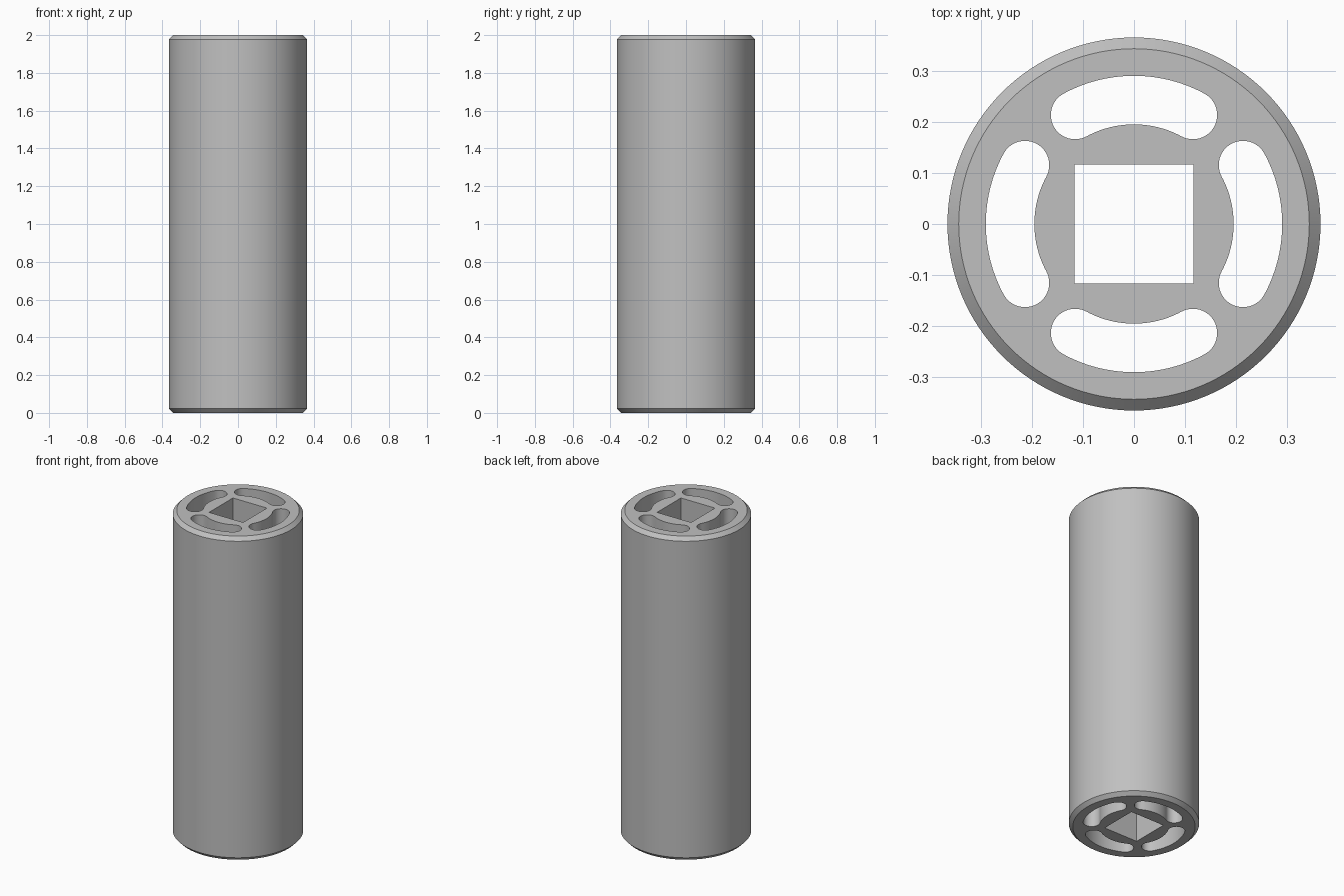
import bpy
import bmesh
from math import sin, cos, pi, radians

cube = bpy.data.objects.get("Cube")
if cube:
    bpy.data.objects.remove(cube, do_unlink=True)

HEIGHT, RADIUS, CHAMFER = 2.0, 0.365, 0.022
SLOT_MID, SLOT_HALF, SLOT_ANGLE = 0.2425, 0.0475, radians(28.4)
SQUARE = 0.1165


def arc(radius, start, end, steps, cx=0.0, cy=0.0):
    """Points along an arc, both ends included."""
    angles = [start + (end - start) * i / steps for i in range(steps + 1)]
    return [(cx + radius * cos(a), cy + radius * sin(a)) for a in angles]


def circle(radius):
    return arc(radius, 0, 2 * pi, 128)[:-1]


def slot(middle):
    """Curved slot with round ends, centred on the angle middle."""
    lo, hi = middle - SLOT_ANGLE, middle + SLOT_ANGLE
    end_hi = (SLOT_MID * cos(hi), SLOT_MID * sin(hi))
    end_lo = (SLOT_MID * cos(lo), SLOT_MID * sin(lo))
    points = arc(SLOT_MID + SLOT_HALF, lo, hi, 20)[:-1]
    points += arc(SLOT_HALF, hi, hi + pi, 16, *end_hi)[:-1]
    points += arc(SLOT_MID - SLOT_HALF, hi, lo, 20)[:-1]
    points += arc(SLOT_HALF, lo + pi, lo + 2 * pi, 16, *end_lo)[:-1]
    return points


bm = bmesh.new()


def ring(points, z):
    return [bm.verts.new((x, y, z)) for x, y in points]


def wall(lower, upper):
    """Join two rings of equal length with quads."""
    n = len(lower)
    for i in range(n):
        j = (i + 1) % n
        bm.faces.new((lower[i], lower[j], upper[j], upper[i]))


def rim_edges(verts):
    return [bm.edges.get((v, verts[i - 1])) for i, v in enumerate(verts)]


# Outer shell with a chamfer at both ends
profile = [(RADIUS - CHAMFER, 0), (RADIUS, CHAMFER),
           (RADIUS, HEIGHT - CHAMFER), (RADIUS - CHAMFER, HEIGHT)]
shell = [ring(circle(r), z) for r, z in profile]
for lower, upper in zip(shell, shell[1:]):
    wall(lower, upper)
bottom_edges = rim_edges(shell[0])
top_edges = rim_edges(shell[-1])

# Through holes: square bore and four curved slots
s = SQUARE
holes = [[(-s, -s), (s, -s), (s, s), (-s, s)]]
holes += [slot(i * pi / 2) for i in range(4)]
for outline in holes:
    lower, upper = ring(outline, 0), ring(outline, HEIGHT)
    wall(lower, upper)
    bottom_edges += rim_edges(lower)
    top_edges += rim_edges(upper)

# Flat end faces around the holes
for edges, up in ((bottom_edges, -1), (top_edges, 1)):
    bmesh.ops.triangle_fill(bm, use_beauty=True, use_dissolve=False,
                            edges=edges, normal=(0, 0, up))
bmesh.ops.recalc_face_normals(bm, faces=bm.faces)

mesh = bpy.data.meshes.new("slotted_cylinder")
bm.to_mesh(mesh)
bm.free()
body = bpy.data.objects.new("slotted_cylinder", mesh)
bpy.context.collection.objects.link(body)

# Plain grey material
grey = bpy.data.materials.new("grey")
grey.use_nodes = True
colour = (0.53, 0.53, 0.53, 1)
grey.diffuse_color = colour
grey.node_tree.nodes["Principled BSDF"].inputs["Base Color"].default_value = colour
mesh.materials.append(grey)

# Smooth round walls, sharp rims
bpy.ops.object.select_all(action="DESELECT")
body.select_set(True)
bpy.context.view_layer.objects.active = body
bpy.ops.object.shade_smooth_by_angle(angle=radians(30))
